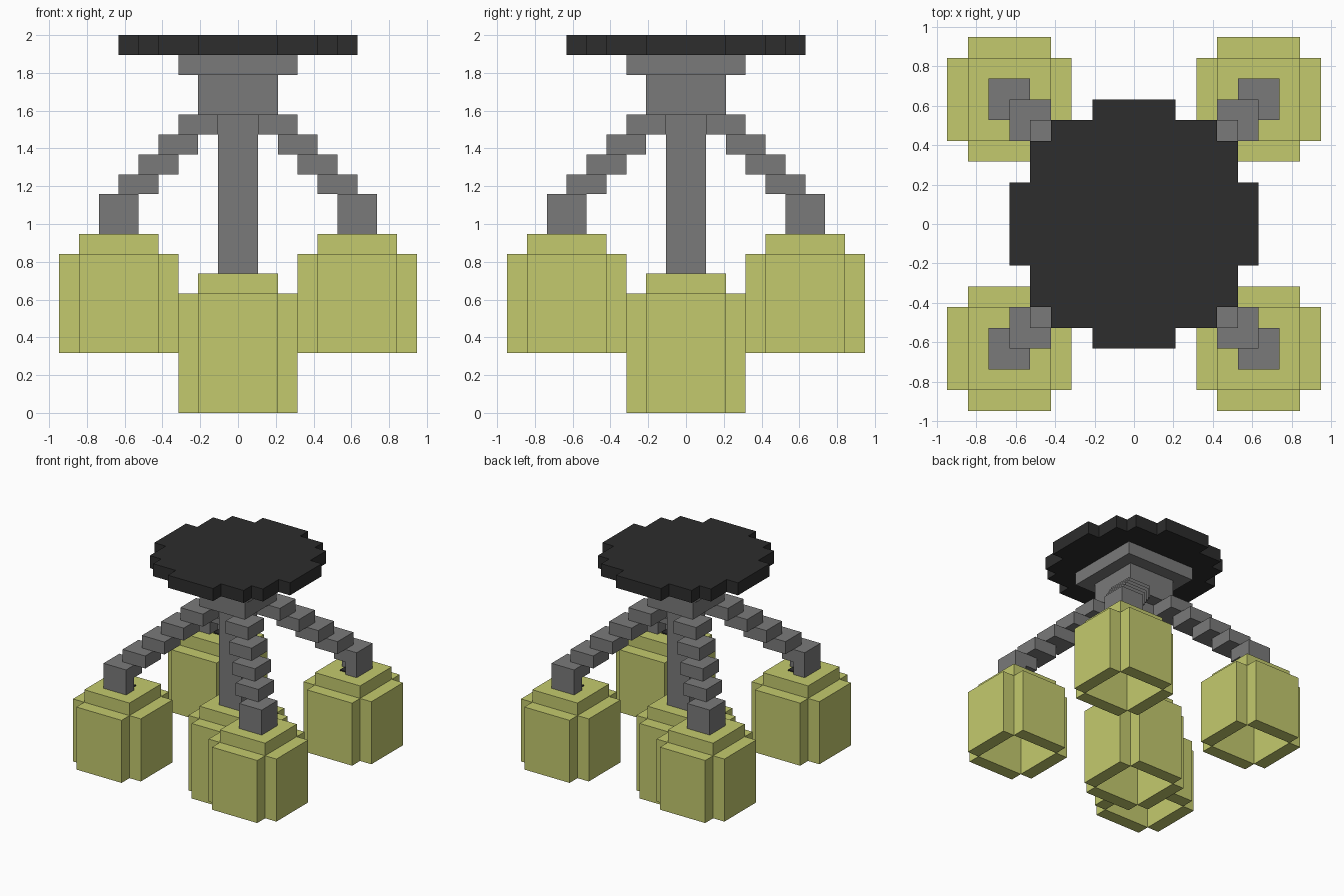
import bpy, bmesh

if "Cube" in bpy.data.objects:
    bpy.data.objects.remove(bpy.data.objects["Cube"])

U = 2 / 19  # one block


def material(name, rgb):
    m = bpy.data.materials.new(name)
    m.diffuse_color = (*rgb, 1)
    m.use_nodes = True
    m.node_tree.nodes["Principled BSDF"].inputs["Base Color"].default_value = m.diffuse_color
    return m


OLIVE = material("pale_olive", (0.55, 0.59, 0.155))
GRAY = material("mid_gray", (0.195, 0.195, 0.195))
BLACK = material("charcoal", (0.026, 0.026, 0.026))


def finish(name, bm, mat):
    bmesh.ops.recalc_face_normals(bm, faces=bm.faces)
    me = bpy.data.meshes.new(name)
    bm.to_mesh(me)
    bm.free()
    me.materials.append(mat)
    ob = bpy.data.objects.new(name, me)
    bpy.context.collection.objects.link(ob)
    return ob


def prism(bm, outline, z0, z1):
    """Extrude a flat outline (in blocks) from z0 to z1."""
    f = bm.faces.new([bm.verts.new((x * U, y * U, z0 * U)) for x, y in outline])
    new = bmesh.ops.extrude_face_region(bm, geom=[f])["geom"]
    vs = [v for v in new if isinstance(v, bmesh.types.BMVert)]
    bmesh.ops.translate(bm, verts=vs, vec=(0, 0, (z1 - z0) * U))


def box(bm, x0, x1, y0, y1, z0, z1):
    prism(bm, [(x0, y0), (x1, y0), (x1, y1), (x0, y1)], z0, z1)


def shade(name, cx, cy, z0, z1):
    """Open-bottomed lamp shade: four wall slabs and a cap."""
    bm = bmesh.new()
    for s in (-1, 1):
        a, b = sorted((s * 2, s * 3))
        box(bm, cx + a, cx + b, cy - 2, cy + 2, z0, z1)
        box(bm, cx - 2, cx + 2, cy + a, cy + b, z0, z1)
    box(bm, cx - 2, cx + 2, cy - 2, cy + 2, z1, z1 + 1)
    finish(name, bm, OLIVE)


# ceiling plate: stepped disc
quarter = [(6, -2), (6, 2), (5, 2), (5, 4), (4, 4), (4, 5), (2, 5), (2, 6)]
outline = []
for k in range(4):
    for x, y in quarter[1:]:
        for _ in range(k):
            x, y = -y, x
        outline.append((x, y))
bm = bmesh.new()
prism(bm, outline, 18, 19)
finish("ceiling_plate", bm, BLACK)

# stepped hub and central stem
bm = bmesh.new()
box(bm, -3, 3, -3, 3, 17, 18)
box(bm, -2, 2, -2, 2, 15, 17)
finish("hub", bm, GRAY)
bm = bmesh.new()
box(bm, -1, 1, -1, 1, 7, 15)
finish("center_stem", bm, GRAY)
shade("center_shade", 0, 0, 0, 6)

# four diagonal arms, each with a shade
for sx in (-1, 1):
    for sy in (-1, 1):
        tag = ("front" if sy < 0 else "back") + ("_left" if sx < 0 else "_right")
        bm = bmesh.new()
        steps = [(1, 14), (2, 13), (3, 12), (4, 11), (5, 10)]
        for a, z in steps:
            box(bm, sx * a, sx * (a + 2), sy * a, sy * (a + 2), z, z + 1)
        # notched foot of the arm
        foot = [(6, 5), (7, 5), (7, 7), (5, 7), (5, 6), (6, 6)]
        prism(bm, [(sx * x, sy * y) for x, y in foot], 9, 10)
        finish("arm_" + tag, bm, GRAY)
        # small dark spot in the notch
        bm = bmesh.new()
        box(bm, sx * 5.3, sx * 5.9, sy * 5.3, sy * 5.9, 9, 9.08)
        finish("cord_hole_" + tag, bm, BLACK)
        shade("shade_" + tag, sx * 6, sy * 6, 3, 8)
